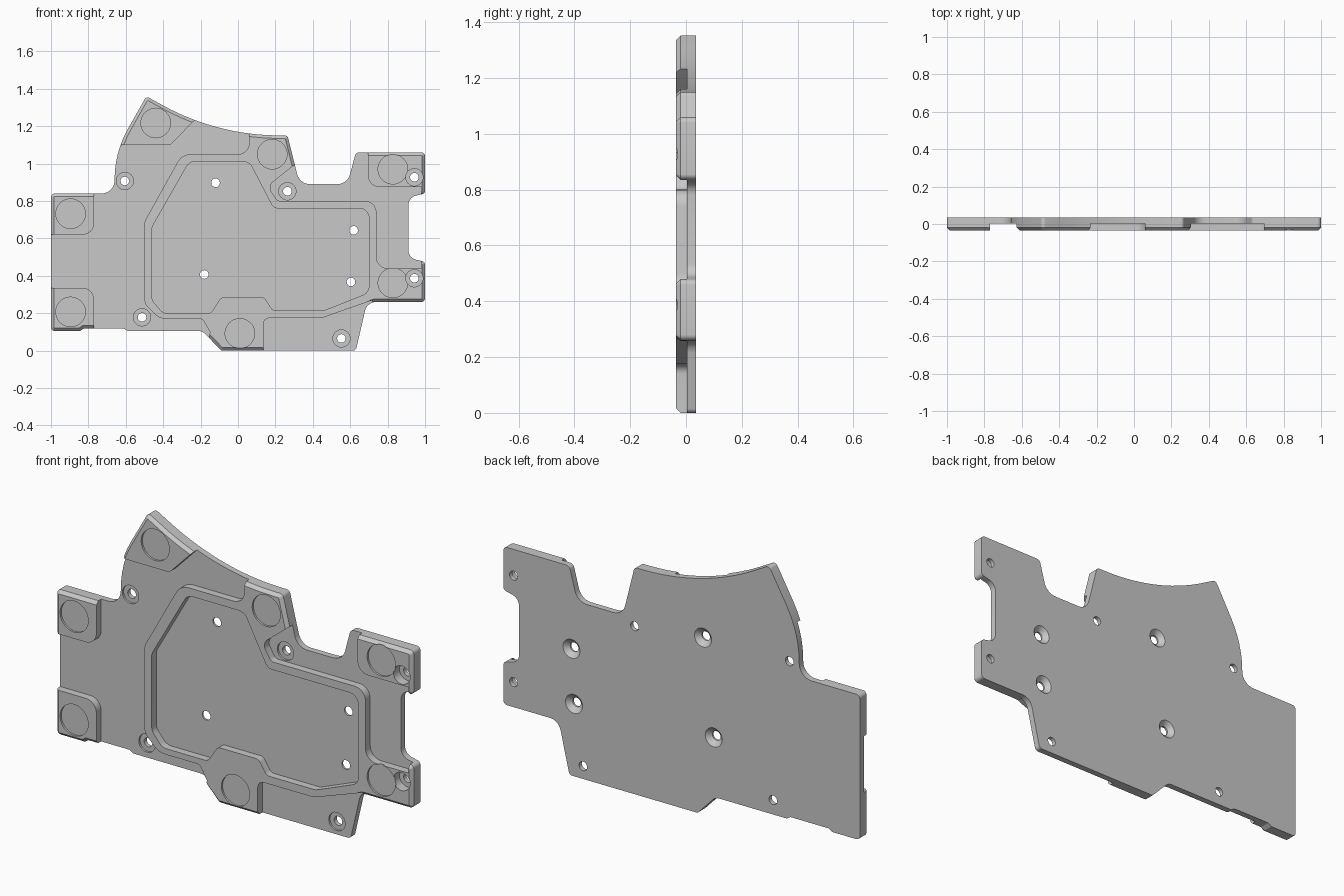
import bpy
import bmesh
import math
from mathutils import Vector

FRONT, BACK = -.035, .035      # outer faces of the whole plate
FLOOR = .003                   # front face of the thin base plate
CHAMFER = .016
FAR = .5                       # overshoot used by the cutters

start_cube = bpy.data.objects.get("Cube")
if start_cube:
    bpy.data.objects.remove(start_cube, do_unlink=True)

grey = bpy.data.materials.new("machined_grey")
grey.use_nodes = True
grey.diffuse_color = (.58, .58, .58, 1)
grey.node_tree.nodes["Principled BSDF"].inputs["Base Color"].default_value = grey.diffuse_color


def rounded(corners):
    """Turn (x, z, radius) corners into a polygon with filleted corners."""
    points = []
    count = len(corners)
    for i, (x, z, radius) in enumerate(corners):
        corner = Vector((x, z))
        if radius == 0:
            points.append(corner)
            continue
        before = (Vector(corners[i - 1][:2]) - corner).normalized()
        after = (Vector(corners[(i + 1) % count][:2]) - corner).normalized()
        opening = before.angle(after)
        reach = radius / math.tan(opening / 2)
        middle = corner + (before + after).normalized() * radius / math.sin(opening / 2)
        first = corner + before * reach - middle
        last = corner + after * reach - middle
        turn = math.atan2(first.x * last.y - first.y * last.x, first.dot(last))
        steps = max(4, math.ceil(abs(turn) / math.radians(12)), int(radius * 12))
        for step in range(steps + 1):
            angle = turn * step / steps
            cosine, sine = math.cos(angle), math.sin(angle)
            points.append(middle + Vector((first.x * cosine - first.y * sine,
                                           first.x * sine + first.y * cosine)))
    return points


def circle(x, z, radius, sides=40):
    angles = [math.tau * i / sides for i in range(sides)]
    return [Vector((x + radius * math.cos(a), z + radius * math.sin(a))) for a in angles]


def inset(points, distance):
    """Move a counterclockwise polygon inwards with mitred corners."""
    result = []
    for i, point in enumerate(points):
        before = (point - points[i - 1]).normalized()
        after = (points[(i + 1) % len(points)] - point).normalized()
        left_a = Vector((-before.y, before.x))
        left_b = Vector((-after.y, after.x))
        result.append(point + (left_a + left_b) * distance / (1 + left_a.dot(left_b)))
    return result


def loft(bm, sections):
    """Skin a closed solid through counterclockwise (polygon, y) sections, front to back."""
    rings = [[bm.verts.new((p.x, y, p.y)) for p in polygon] for polygon, y in sections]
    for ring, following in zip(rings, rings[1:]):
        for i in range(len(ring)):
            bm.faces.new((ring[i], ring[i - 1], following[i - 1], following[i]))
    bm.faces.new(rings[0])
    bm.faces.new(reversed(rings[-1]))


def solid(name, *parts):
    """Make one object from any number of lofted parts."""
    bm = bmesh.new()
    for sections in parts:
        loft(bm, sections)
    mesh = bpy.data.meshes.new(name)
    bm.to_mesh(mesh)
    bm.free()
    mesh.materials.append(grey)
    thing = bpy.data.objects.new(name, mesh)
    bpy.context.collection.objects.link(thing)
    return thing


def prisms(name, polygons, near, far):
    return solid(name, *[[(polygon, near), (polygon, far)] for polygon in polygons])


def cut(target, cutter):
    """Subtract the cutter from the target and discard it."""
    cutter.hide_render = True
    modifier = target.modifiers.new("cut", "BOOLEAN")
    modifier.operation = "DIFFERENCE"
    modifier.solver = "EXACT"
    modifier.object = cutter
    bpy.context.view_layer.objects.active = target
    bpy.ops.object.modifier_apply(modifier=modifier.name)
    bpy.data.objects.remove(cutter, do_unlink=True)


# Outline of the plate, counterclockwise from the lower right foot
outline = rounded([
    (.63, 0, .02), (.69, .26, .06), (1, .26, .02), (1, .475, .02),
    (.912, .495, .05), (.912, .82, .05), (1, .84, .02), (1, 1.06, .02),
    (.63, 1.06, .025), (.585, .89, .07), (.33, .89, .07), (.265, 1.15, .02),
    (-.12, 1.155, 1.3), (-.49, 1.36, .02), (-.66, 1.06, .55), (-.66, .84, .07),
    (-1, .84, .02), (-1, .105, .02), (-.845, .105, 0), (-.825, .118, 0),
    (-.61, .118, 0), (-.59, .105, 0), (-.19, .105, .05), (-.09, 0, .02)])

plate = solid("backing_plate", [(inset(outline, CHAMFER), FRONT),
                                (outline, FRONT + CHAMFER), (outline, BACK)])

# Raised areas: corner pads, and the rim joined to its three pads
corner_pads = [
    [(-2, .62, 0), (-.77, .62, .06), (-.77, .95, 0), (-2, .95, 0)],
    [(-2, -1, 0), (-.77, -1, 0), (-.77, .335, .06), (-2, .335, 0)],
    [(-2, 1.1, 0), (-.36, 1.1, .03), (-.23, 1.235, 0), (-.23, 2, 0), (-2, 2, 0)],
    [(.695, .875, .06), (.98, .875, 0), (.98, .6, 0), (2, .6, 0), (2, 2, 0), (.695, 2, 0)]]
rim = [
    (.72, -1, 0), (2, -1, 0), (2, .55, 0), (.98, .55, 0), (.98, .44, 0), (.74, .44, .06),
    (.74, .8, .06), (.21, .8, .03), (.16, .88, .04), (.31, 1, 0), (.31, 2, 0), (.06, 2, 0),
    (.06, 1.05, .06), (-.3, 1.05, .08), (-.5, .69, .06), (-.5, .25, .06), (-.42, .17, .08),
    (-.19, .17, .03), (-.15, .1, 0), (-.3, -1, 0), (.135, -1, 0), (.135, .175, .035),
    (.45, .175, .06), (.72, .27, 0)]
pocket = [
    (-.46, .27, .05), (-.4, .2, .05), (-.145, .2, .03), (-.09, .285, .03), (.14, .285, .03),
    (.185, .215, .03), (.46, .215, .06), (.7, .31, .05), (.7, .76, .05), (.19, .76, .04),
    (.06, 1.01, .05), (-.26, 1.01, .05), (-.46, .66, .05)]

# Lower everything outside the raised areas, then the pocket inside the rim
low_area = prisms("low_area_cutter", [rounded([(-3, -3, 0), (3, -3, 0), (3, 3, 0), (-3, 3, 0)])],
                  -FAR, FLOOR)
cut(low_area, prisms("raised_areas", [rounded(p) for p in corner_pads + [rim]], -2 * FAR, FAR))
cut(plate, low_area)
cut(plate, prisms("pocket_cutter", [rounded(pocket)], -FAR, FLOOR))

# Shallow round seats on the pads
seats = [(-.44, 1.217), (.183, 1.05), (.828, .97), (.828, .362),
         (.01, .092), (-.895, .207), (-.895, .732)]
cut(plate, prisms("seat_cutter", [circle(x, z, .079) for x, z in seats], -FAR, FRONT + .01))

# Screw holes: counterbored from the front, countersunk from the back in the pocket
front_screws = [(-.605, .907), (.264, .852), (-.513, .178), (.553, .065), (.943, .927), (.943, .387)]
pocket_screws = [(-.12, .897), (.618, .643), (-.18, .407), (.604, .367)]
cut(plate, prisms("front_bore_cutter", [circle(x, z, .046) for x, z in front_screws], -FAR, .013))
cut(plate, solid("countersink_cutter", *[[(circle(x, z, .02), .01), (circle(x, z, .05), BACK + .002)]
                                         for x, z in pocket_screws]))
cut(plate, prisms("screw_hole_cutter",
                  [circle(x, z, .023, 24) for x, z in front_screws + pocket_screws], -FAR, FAR))

# Smooth the curved walls and keep the machined edges crisp
bpy.ops.object.select_all(action="DESELECT")
plate.select_set(True)
bpy.context.view_layer.objects.active = plate
bpy.ops.object.shade_smooth_by_angle(angle=math.radians(25))
